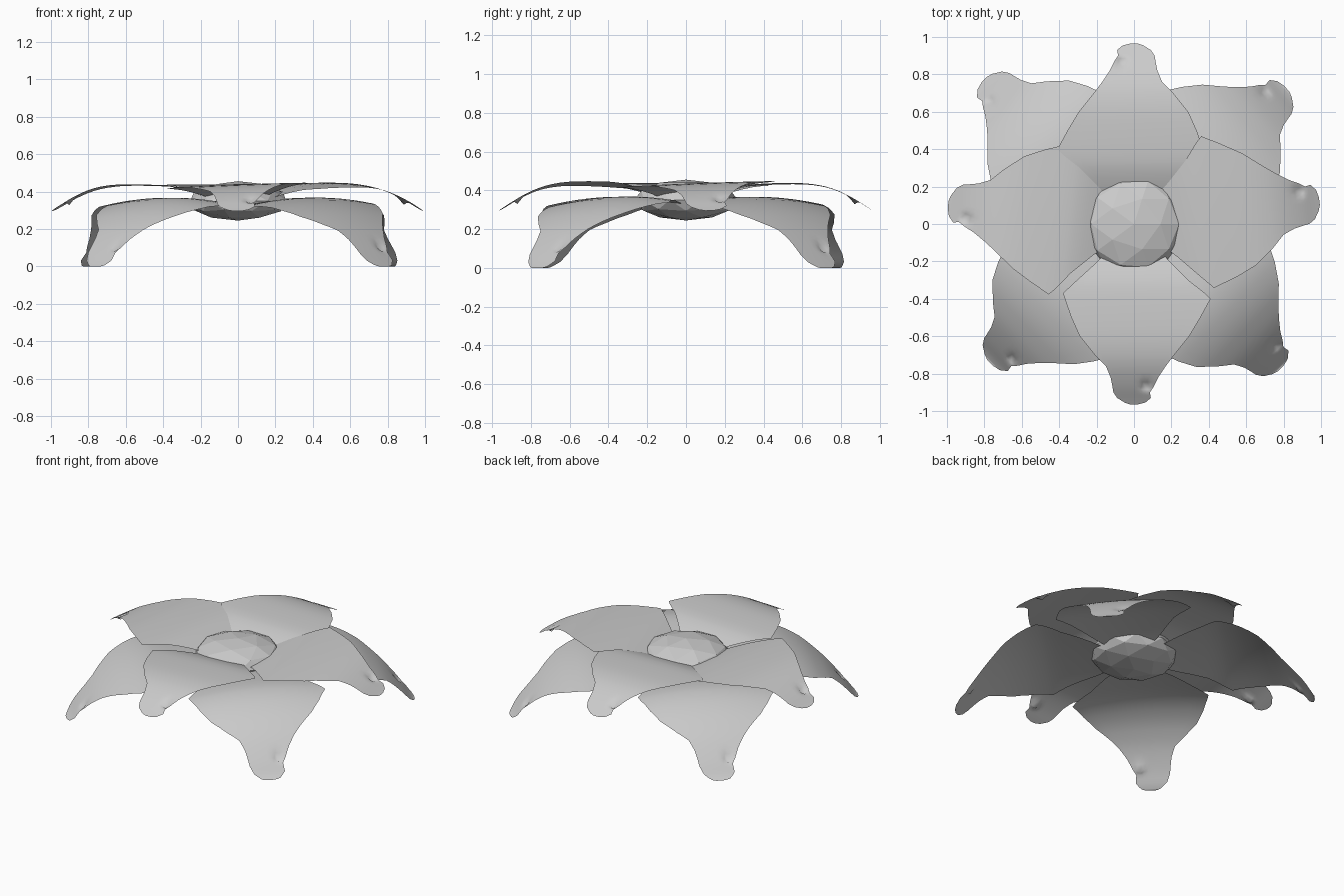
import bpy, bmesh, math

if "Cube" in bpy.data.objects:
    bpy.data.objects.remove(bpy.data.objects["Cube"])

# Petal outline: distance from centre, left edge, right edge
OUTLINE = [(.12, -.12, .12), (.20, -.195, .19), (.30, -.305, .29), (.37, -.38, .38),
           (.40, -.37, .41), (.50, -.335, .355), (.60, -.29, .295), (.70, -.21, .215),
           (.76, -.15, .17), (.82, -.125, .13), (.87, -.115, .105), (.90, -.11, .085),
           (.93, -.09, .09), (.955, -.05, .06), (.965, -.02, .02)]
LEFT = [(r, a) for r, a, b in OUTLINE]
RIGHT = [(r, b) for r, a, b in OUTLINE]

# Height profiles, and the outward stretch of the lower ring
UPPER_Z = [(.12, .355), (.20, .39), (.30, .425), (.40, .435), (.55, .438), (.65, .434),
           (.75, .413), (.85, .368), (.92, .325), (.965, .293), (1.05, .25)]
LOWER_Z = [(.15, .325), (.30, .35), (.50, .37), (.62, .355), (.76, .297), (.89, .205),
           (1.0, .09), (1.05, .025), (1.08, -.02), (1.2, -.05)]
LOWER_R = [(.12, .15), (.20, .25), (.30, .42), (.40, .56), (.50, .67), (.60, .76),
           (.70, .84), (.76, .89), (.90, 1.01), (.965, 1.08)]
SAME_R = [(0, 0), (1, 1)]


def lerp(table, x):
    for (x0, y0), (x1, y1) in zip(table, table[1:]):
        if x <= x1:
            return y0 + (y1 - y0) * (x - x0) / (x1 - x0)
    return table[-1][1]


def smooth(table, x, h=.04):
    # rounded-off interpolation
    x = max(x, table[0][0])
    return sum(lerp(table, x + d * h) for d in (-1, -.5, 0, .5, 1)) / 5


def petal(name, degrees, r_map, z_map, length, width, droop, tilt):
    bm = bmesh.new()
    ang = math.radians(degrees)
    # outline stations plus midpoints
    st = [p[0] for p in OUTLINE]
    st = sorted(st + [(a + b) / 2 for a, b in zip(st, st[1:])])
    cols = 10
    rows = []
    for s in st:
        a, b = lerp(LEFT, s) * width, lerp(RIGHT, s) * width
        row = []
        for j in range(cols + 1):
            t = a + (b - a) * j / cols
            r = lerp(r_map, s) * length
            z = smooth(z_map, r / length)
            # arched and tilted across the width, with a small pucker near the tip
            z += tilt * t / .4 - droop * (t / .4) ** 2
            z -= .03 * math.exp(-((s - .865) ** 2 + (t - .065) ** 2) / .0004)
            z = max(z, 0)
            row.append(bm.verts.new((r * math.cos(ang) - t * math.sin(ang),
                                     r * math.sin(ang) + t * math.cos(ang), z)))
        rows.append(row)
    for p, q in zip(rows, rows[1:]):
        for j in range(cols):
            bm.faces.new((p[j], q[j], q[j + 1], p[j + 1])).smooth = True
    me = bpy.data.meshes.new(name)
    bm.to_mesh(me)
    bm.free()
    bpy.context.collection.objects.link(bpy.data.objects.new(name, me))


# Upper ring: four petals along the axes
for i, (deg, length, width, tilt) in enumerate([(7, 1.035, 1.03, .015), (90, 1.0, 1.0, .004),
                                                (174, 1.035, 1.03, .004), (270, 1.0, 1.0, .015)]):
    petal(f"upper_petal_{i + 1}", deg, SAME_R, UPPER_Z, length, width, .004, tilt)

# Lower ring: four drooping petals on the diagonals
for i, (deg, length, tilt) in enumerate([(41.5, 1.01, 0), (136, 1.03, 0),
                                         (224, .99, 0), (315.5, 1.02, .012)]):
    petal(f"lower_petal_{i + 1}", deg, LOWER_R, LOWER_Z, length, 1.07, .032, tilt)

# Faceted flower centre
bpy.ops.mesh.primitive_ico_sphere_add(subdivisions=2, radius=.27, location=(0, 0, .35))
centre = bpy.context.object
centre.name = "flower_centre"
centre.scale = (1, 1, .39)
